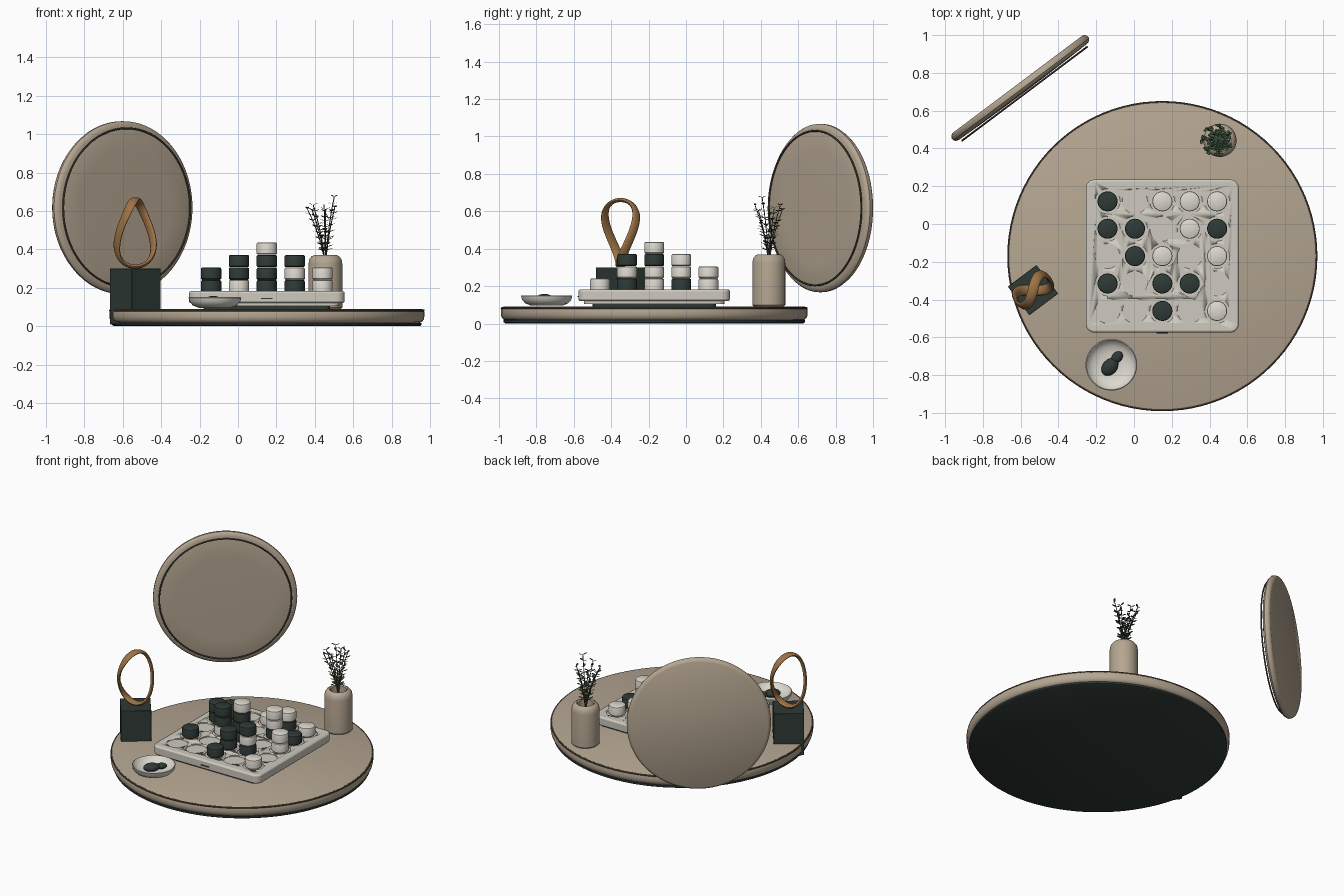
import bpy, bmesh, math, random
from math import sin, cos, pi
from mathutils import Vector, Matrix

if "Cube" in bpy.data.objects:
    bpy.data.objects.remove(bpy.data.objects["Cube"])
random.seed(4)


def material(name, r, g, b):
    m = bpy.data.materials.new(name)
    m.use_nodes = True
    m.diffuse_color = (r, g, b, 1)
    m.node_tree.nodes["Principled BSDF"].inputs["Base Color"].default_value = (r, g, b, 1)
    return m


TAN = material("warm tan", .46, .38, .285)
TRIM = material("dark bronze", .10, .075, .05)
DARK = material("green black", .028, .042, .037)
STONE = material("pale stone", .62, .59, .52)
CREAM = material("cream", .72, .69, .62)
WOOD = material("oiled wood", .34, .17, .06)
LEAF = material("leaf green", .045, .08, .045)


def finish(bm, name, mat, loc=(0, 0, 0), quat=None, bevel=0):
    bmesh.ops.recalc_face_normals(bm, faces=bm.faces)
    me = bpy.data.meshes.new(name)
    bm.to_mesh(me)
    bm.free()
    ob = bpy.data.objects.new(name, me)
    bpy.context.collection.objects.link(ob)
    me.materials.append(mat)
    ob.location = loc
    if quat:
        ob.rotation_mode = 'QUATERNION'
        ob.rotation_quaternion = quat
    if bevel:
        mod = ob.modifiers.new("soft edge", 'BEVEL')
        mod.width, mod.segments = bevel, 2
    bpy.ops.object.select_all(action='DESELECT')
    ob.select_set(True)
    bpy.context.view_layer.objects.active = ob
    bpy.ops.object.shade_smooth_by_angle(angle=math.radians(35))
    return ob


def lathe(name, profile, mat, loc, quat=None, steps=48):
    bm = bmesh.new()
    vs = [bm.verts.new((r, 0, z)) for r, z in profile]
    es = [bm.edges.new(p) for p in zip(vs, vs[1:])]
    bmesh.ops.spin(bm, geom=vs + es, axis=(0, 0, 1), cent=(0, 0, 0),
                   angle=2 * pi, steps=steps, use_merge=True)
    bmesh.ops.remove_doubles(bm, verts=bm.verts, dist=1e-5)
    return finish(bm, name, mat, loc, quat)


def ring(name, radius, thick, mat, loc, quat=None):
    prof = [(radius + thick * cos(a * pi / 4), thick * sin(a * pi / 4)) for a in range(9)]
    return lathe(name, prof, mat, loc, quat, 96)


def slab(name, half, z0, z1, corner, mat, center, bevel=0):
    # rounded square prism
    bm = bmesh.new()
    vs = []
    for q in range(4):
        mid = Matrix.Rotation(q * pi / 2, 3, 'Z') @ Vector((half - corner, half - corner, 0))
        for k in range(7):
            a = q * pi / 2 + k * pi / 12
            vs.append(bm.verts.new(mid + Vector((cos(a), sin(a), 0)) * corner))
    face = bm.faces.new(vs)
    ext = bmesh.ops.extrude_face_region(bm, geom=[face])["geom"]
    bmesh.ops.translate(bm, vec=(0, 0, z1 - z0),
                        verts=[v for v in ext if isinstance(v, bmesh.types.BMVert)])
    return finish(bm, name, mat, (*center, z0), None, bevel)


# round table top with a dark underside
CX, CY = .15, -.17
lathe("table_top", [(0, .015), (.79, .015), (.807, .022), (.817, .035), (.82, .05),
                    (.82, .075), (.815, .086), (.805, .09), (0, .09)], TAN, (CX, CY, 0), None, 96)
lathe("table_underside", [(0, 0), (.795, 0), (.805, .006), (.805, .018), (0, .018)],
      DARK, (CX, CY, 0), None, 96)
ring("table_trim", .815, .006, TRIM, (CX, CY, .082))

# upright round panel
facing = Vector((.6, -.8, 0))
turn = facing.to_track_quat('Z', 'Y')
panel = Vector((-.602, .72, .617))
lathe("wall_panel", [(0, -.025), (.43, -.025), (.443, -.018), (.45, -.005), (.45, .008),
                     (.442, .019), (.425, .025), (.3, .028), (.15, .03), (0, .031)],
      TAN, panel, turn, 96)
ring("wall_panel_ring", .413, .005, TRIM, panel + facing * .038, turn)

# game board with pockets
slab("board_foot", .33, .089, .106, .03, DARK, (CX, CY))
slab("board_lower_lip", .375, .105, .127, .035, STONE, (CX, CY))
board = slab("game_board", .405, .12, .182, .045, STONE, (CX, CY), .01)
GRID = [(c, r, CX + .145 * (c - 2), CY + .145 * (2 - r)) for c in range(5) for r in range(5)]
bm = bmesh.new()
for c, r, x, y in GRID:
    bmesh.ops.create_cone(bm, cap_ends=True, segments=32, radius1=.066, radius2=.066,
                          depth=.03, matrix=Matrix.Translation((x, y, .19)))
cutter = finish(bm, "pocket_cutter", STONE)
cutter.hide_render = True
cutter.hide_set(True)
cut = board.modifiers.new("pockets", 'BOOLEAN')
cut.operation, cut.object, cut.solver = 'DIFFERENCE', cutter, 'EXACT'
bm = bmesh.new()
bmesh.ops.create_cube(bm, size=1, matrix=Matrix.Diagonal((.06, .008, .006, 1)))
finish(bm, "board_plate", DARK, (CX, CY - .405, .145))

# stacked pieces, listed bottom to top for each row from the back
ROWS = ["D . W DW W", "DD DD . DWW D", ". WDD DDDW . WW", "D . DD DWD .", ". . D . W"]
STACKS = [row.split() for row in ROWS]
for c, r, x, y in GRID:
    for level, kind in enumerate(STACKS[r][c].replace(".", "")):
        lathe(f"piece_{r}_{c}_{level}", [(0, 0), (.047, 0), (.053, .006), (.053, .056),
                                         (.051, .061), (.046, .064), (0, .064)],
              DARK if kind == "D" else CREAM, (x, y, .176 + .0655 * level), None, 32)

# dish with two pebbles
lathe("dish", [(0, 0), (.085, 0), (.115, .012), (.132, .032), (.137, .052), (.132, .055),
               (.122, .04), (.1, .022), (.06, .014), (0, .012)], CREAM, (-.12, -.745, .096))
for i, (x, y, size) in enumerate([(-.128, -.757, .052), (-.09, -.706, .036)]):
    bm = bmesh.new()
    shape = Matrix.Rotation(.85, 4, 'Z') @ Matrix.Diagonal((size, size * .75, size * .5, 1))
    bmesh.ops.create_uvsphere(bm, u_segments=20, v_segments=12, radius=1, matrix=shape)
    finish(bm, f"pebble_{i}", DARK, (x, y, .132))

# pedestal with a twisted wooden loop
PX, PY = -.535, -.35
spin = Matrix.Rotation(math.radians(37), 4, 'Z')
bm = bmesh.new()
bmesh.ops.create_cube(bm, size=1, matrix=spin @ Matrix.Diagonal((.19, .19, .29, 1)))
finish(bm, "pedestal", DARK, (PX, PY, .155), None, .003)


def loop_point(t):
    return spin @ Vector((.105 * sin(t), .042 * sin(2 * t), .175 * cos(t)))


bm = bmesh.new()
N, M = 80, 12
loops = []
for i in range(N):
    t = 2 * pi * i / N
    p = loop_point(t)
    tangent = (loop_point(t + .01) - loop_point(t - .01)).normalized()
    side = tangent.cross(p).normalized()
    out = side.cross(tangent)
    loops.append([bm.verts.new(p + side * .027 * cos(2 * pi * k / M) + out * .011 * sin(2 * pi * k / M))
                  for k in range(M)])
for i in range(N):
    a, b = loops[i], loops[(i + 1) % N]
    for k in range(M):
        bm.faces.new((a[k], a[(k + 1) % M], b[(k + 1) % M], b[k]))
finish(bm, "twisted_loop", WOOD, (PX, PY, .485))

# vase with leafy stems
VX, VY = .455, .443
lathe("vase", [(0, 0), (.08, 0), (.088, .008), (.088, .235), (.084, .258), (.072, .274),
               (.058, .28), (.05, .275), (.048, .2), (0, .2)], TAN, (VX, VY, .09))
leaves = bmesh.new()
stems = bpy.data.curves.new("stems", 'CURVE')
stems.dimensions, stems.bevel_depth, stems.bevel_resolution = '3D', .0025, 1
for s in range(7):
    a = 2 * pi * s / 7 + .4
    lean = Vector((cos(a) * .075 - .02, sin(a) * .075, 0))
    height = random.uniform(.3, .38)

    def stem_point(f):
        return Vector((VX, VY, .3)) + lean * (.35 * f + .65 * f * f) + Vector((0, 0, height * f))

    line = stems.splines.new('POLY')
    line.points.add(8)
    for k, pt in enumerate(line.points):
        pt.co = (*stem_point(k / 8), 1)
    for k in range(8):
        f = .3 + .7 * k / 7
        for flip in (0, pi):
            size = .021 - .007 * f
            place = (Matrix.Translation(stem_point(f))
                     @ Matrix.Rotation(a + k * 1.1 + flip, 4, 'Z')
                     @ Matrix.Rotation(-.35, 4, 'Y')
                     @ Matrix.Translation((size, 0, 0))
                     @ Matrix.Diagonal((size, size * .5, 1, 1)))
            bmesh.ops.create_circle(leaves, cap_ends=True, segments=8, radius=1, matrix=place)
finish(leaves, "leaves", LEAF)
stem_ob = bpy.data.objects.new("stems", stems)
stems.materials.append(TRIM)
bpy.context.collection.objects.link(stem_ob)
